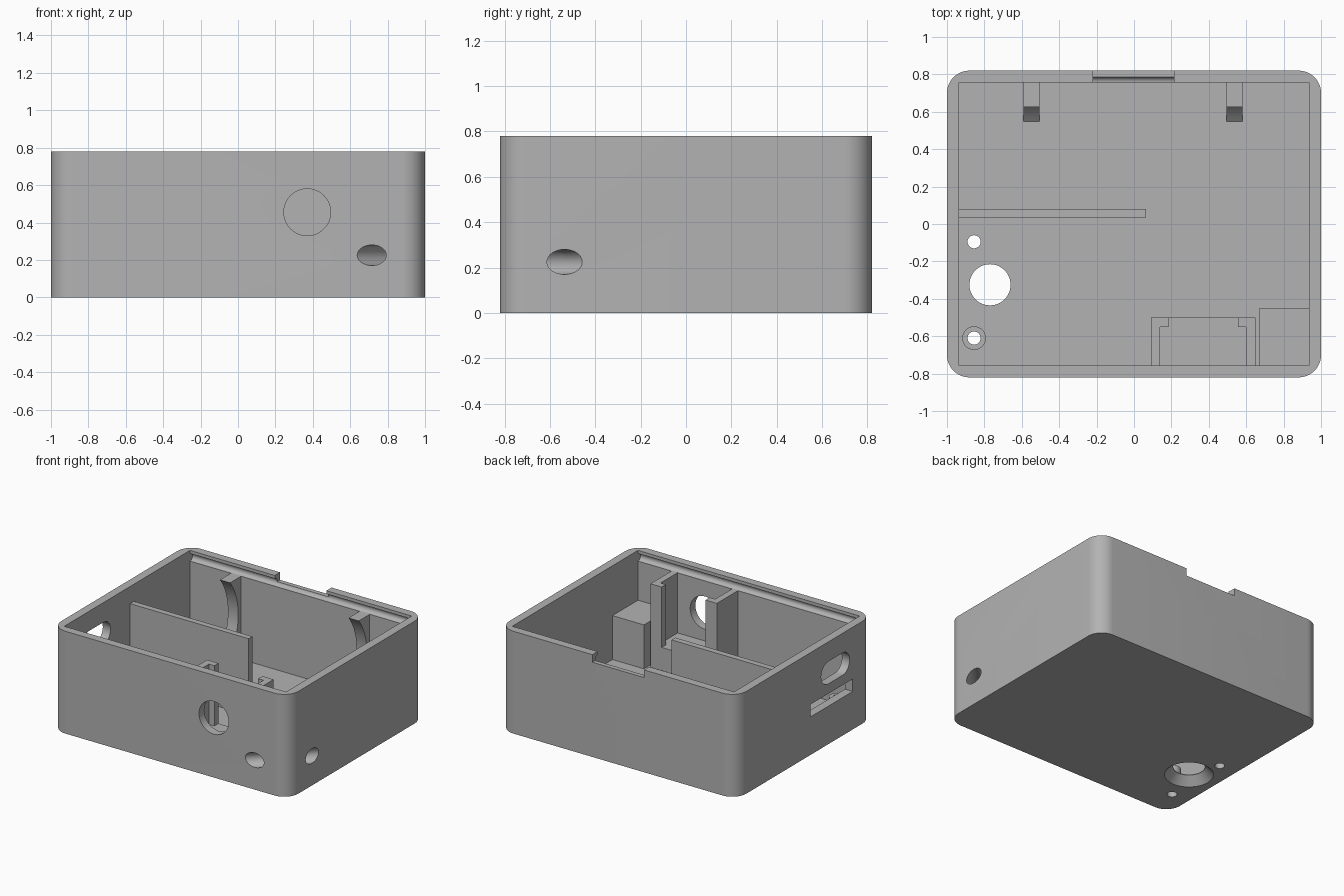
import bpy, bmesh, math
from mathutils import Matrix, Vector

if "Cube" in bpy.data.objects:
    bpy.data.objects.remove(bpy.data.objects["Cube"], do_unlink=True)

grey = bpy.data.materials.new("plain_grey")
grey.use_nodes = True
grey.diffuse_color = (0.45, 0.45, 0.45, 1)
grey.node_tree.nodes["Principled BSDF"].inputs["Base Color"].default_value = (0.45, 0.45, 0.45, 1)

FLOOR = 0.065
SINK = 0.05      # parts start slightly inside the floor


def finish(name, bm):
    bmesh.ops.recalc_face_normals(bm, faces=bm.faces)
    mesh = bpy.data.meshes.new(name)
    bm.to_mesh(mesh)
    bm.free()
    mesh.materials.append(grey)
    obj = bpy.data.objects.new(name, mesh)
    bpy.context.collection.objects.link(obj)
    return obj


def prism(name, points, push):
    """Extrude a flat outline of 3D points along a vector."""
    bm = bmesh.new()
    face = bm.faces.new([bm.verts.new(p) for p in points])
    out = bmesh.ops.extrude_face_region(bm, geom=[face])
    moved = [v for v in out["geom"] if isinstance(v, bmesh.types.BMVert)]
    bmesh.ops.translate(bm, verts=moved, vec=push)
    return finish(name, bm)


def box(name, x, y, z):
    outline = [(x[0], y[0], z[0]), (x[1], y[0], z[0]), (x[1], y[1], z[0]), (x[0], y[1], z[0])]
    return prism(name, outline, (0, 0, z[1] - z[0]))


def rod(name, start, end, r1, r2=None):
    """Cylinder or cone between two points."""
    start, end = Vector(start), Vector(end)
    axis = end - start
    turn = Vector((0, 0, 1)).rotation_difference(axis).to_matrix().to_4x4()
    bm = bmesh.new()
    bmesh.ops.create_cone(bm, cap_ends=True, segments=48, radius1=r1,
                          radius2=r1 if r2 is None else r2, depth=axis.length,
                          matrix=Matrix.Translation((start + end) / 2) @ turn)
    return finish(name, bm)


def boolean(obj, tool, operation="DIFFERENCE", keep=False):
    mod = obj.modifiers.new("cut", "BOOLEAN")
    mod.operation, mod.solver, mod.object = operation, "EXACT", tool
    bpy.context.view_layer.objects.active = obj
    bpy.ops.object.modifier_apply(modifier=mod.name)
    if not keep:
        bpy.data.objects.remove(tool, do_unlink=True)


def arc(cx, cy, r, a0, a1, n):
    return [(cx + r * math.cos(math.radians(a0 + (a1 - a0) * i / n)),
             cy + r * math.sin(math.radians(a0 + (a1 - a0) * i / n))) for i in range(n + 1)]


# Outer shell with rounded corners
R = 0.12
outline = []
for k, (sx, sy) in enumerate([(1, 1), (-1, 1), (-1, -1), (1, -1)]):
    outline += arc(sx * (1 - R), sy * (0.82 - R), R, 90 * k, 90 * k + 90, 12)
shell = prism("case_shell", [(x, y, 0) for x, y in outline], (0, 0, 0.78))
boolean(shell, box("cavity", (-0.935, 0.935), (-0.757, 0.757), (FLOOR, 1)))

# Screw boss on the floor
boolean(shell, rod("boss", (-0.855, -0.61, SINK), (-0.855, -0.61, 0.2), 0.063), "UNION")

# Lid grooves in the front and back walls, finger notch at the back
for side in (-1, 1):
    boolean(shell, rod("groove", (-0.934, side * 0.757, 0.727), (0.934, side * 0.757, 0.727), 0.029))
boolean(shell, box("notch", (-0.22, 0.215), (0.7, 0.9), (0.722, 0.9)))

# Floor holes: two screw holes and one countersunk opening
for y in (-0.095, -0.61):
    boolean(shell, rod("screw_hole", (-0.855, y, -0.1), (-0.855, y, 0.4), 0.035))
boolean(shell, rod("opening", (-0.77, -0.325, -0.1), (-0.77, -0.325, 0.15), 0.11))
boolean(shell, rod("countersink", (-0.77, -0.325, -0.01), (-0.77, -0.325, FLOOR - 0.005), 0.18, 0.11))

# Front round hole
boolean(shell, rod("round_hole", (0.37, -0.9, 0.455), (0.37, -0.7, 0.455), 0.125))

# Side openings: rounded slot and rectangular slot
slot = arc(-0.28, 0.545, 0.085, -90, 90, 16) + arc(-0.453, 0.545, 0.085, 90, 270, 16)
slot = prism("slot", [(-1.1, y - 0.005, z) for y, z in slot], (0.2, 0, 0))
boolean(shell, slot)
boolean(shell, box("port", (-1.1, -0.9), (-0.58, -0.07), (0.29, 0.385)))

# Corner block with a diagonal cable tunnel through block and walls
block = box("cable_block", (0.67, 0.94), (-0.76, -0.45), (SINK, 0.4))
tunnel = rod("tunnel", (0.515, -1.02, 0.225), (1.2, -0.335, 0.225), 0.055)
boolean(block, tunnel, keep=True)
boolean(shell, tunnel)

# Socket holder: base and two L-shaped guides, mirrored about its middle
MID = 0.37
box("holder_base", (MID - 0.28, MID + 0.28), (-0.76, -0.5), (SINK, 0.24))
guide = [(0.28, -0.76), (0.28, -0.5), (0.185, -0.5), (0.185, -0.55), (0.23, -0.55), (0.23, -0.76)]
for side, label in ((-1, "right"), (1, "left")):
    prism("holder_guide_" + label, [(MID + side * x, y, 0.2) for x, y in guide], (0, 0, 0.5))

# Divider wall
box("divider", (-0.94, 0.065), (0.035, 0.08), (SINK, 0.65))

# Curved cradles on the back wall
curve = arc(0.275, 0.42, 0.447, -52.5, 38.5, 24)
cradle = [(0.765, SINK)] + curve + [(0.765, curve[-1][1])]
for x, label in ((-0.59, "right"), (0.495, "left")):
    prism("cradle_" + label, [(x, y, z) for y, z in cradle], (0.086, 0, 0))

# Smooth curved faces, keep edges sharp
bpy.ops.object.select_all(action="DESELECT")
for obj in bpy.data.objects:
    if obj.type == "MESH" and grey.name in obj.data.materials:
        obj.select_set(True)
        bpy.context.view_layer.objects.active = obj
bpy.ops.object.shade_smooth_by_angle(angle=math.radians(30))
